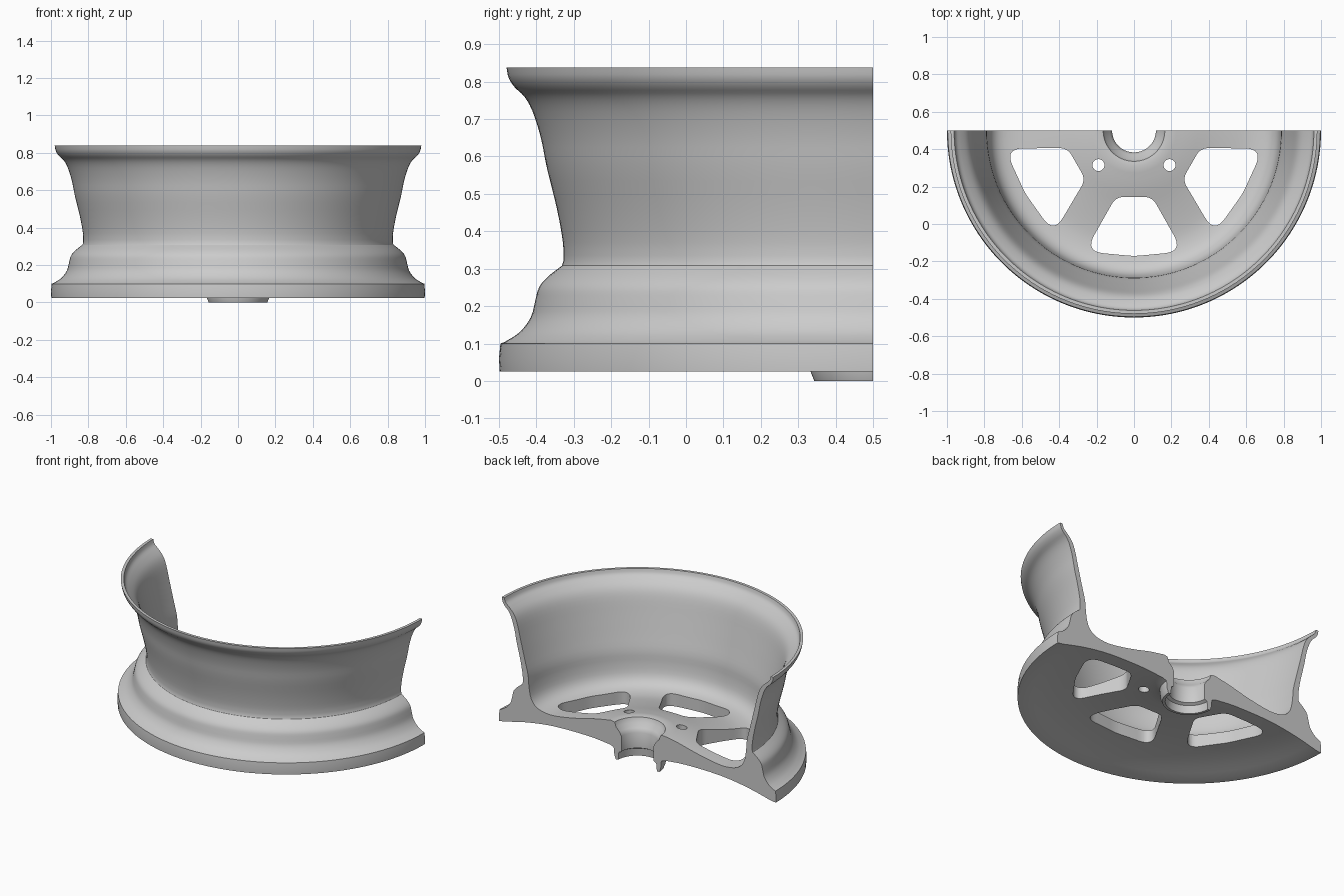
import bpy, bmesh, math
from mathutils import Vector

if "Cube" in bpy.data.objects:
    bpy.data.objects.remove(bpy.data.objects["Cube"])

CY = 0.5            # wheel axis runs along z at (0, 0.5)
SEG = 96            # segments in the half turn


def smooth_path(pts, n=3):
    """Catmull-Rom through the points of one open run."""
    p = [Vector(q) for q in pts]
    p = [2 * p[0] - p[1]] + p + [2 * p[-1] - p[-2]]
    out = []
    for a, b, c, d in zip(p, p[1:], p[2:], p[3:]):
        for i in range(n):
            t = i / n
            out.append(0.5 * (2 * b + (c - a) * t + (2 * a - 5 * b + 4 * c - d) * t * t
                              + (3 * b - a - 3 * c + d) * t ** 3))
    return out + [p[-2]]


def rounded(corners, n=8):
    """Polygon from (x, y, rounding length) corners."""
    out = []
    for i, (x, y, r) in enumerate(corners):
        c = Vector((x, y))
        a = Vector(corners[i - 1][:2])
        b = Vector(corners[(i + 1) % len(corners)][:2])
        s, e = c + (a - c).normalized() * r, c + (b - c).normalized() * r
        for k in range(n + 1):
            t = k / n
            out.append(s * (1 - t) ** 2 + c * 2 * t * (1 - t) + e * t * t)
    return out


def finish(name, bm):
    bmesh.ops.recalc_face_normals(bm, faces=bm.faces)
    me = bpy.data.meshes.new(name)
    bm.to_mesh(me)
    bm.free()
    ob = bpy.data.objects.new(name, me)
    bpy.context.collection.objects.link(ob)
    return ob


def add_prism(bm, poly, z0, z1):
    lo = [bm.verts.new((x, y, z0)) for x, y in poly]
    hi = [bm.verts.new((x, y, z1)) for x, y in poly]
    bm.faces.new(lo[::-1])
    bm.faces.new(hi)
    for i in range(len(poly)):
        bm.faces.new((lo[i - 1], lo[i], hi[i], hi[i - 1]))


# Cross-section (radius, height): outside of the rim going up
flange = [(0.998, 0.025), (1.0, 0.06), (0.996, 0.1)]
lower_well = [(0.985, 0.104), (0.945, 0.13), (0.915, 0.17), (0.903, 0.215),
              (0.893, 0.25), (0.87, 0.278), (0.832, 0.308)]
barrel_out = [(0.828, 0.32), (0.829, 0.37), (0.845, 0.46), (0.872, 0.57), (0.888, 0.65),
              (0.91, 0.72), (0.932, 0.76), (0.958, 0.785), (0.974, 0.81), (0.98, 0.838)]
# Inside of the barrel going down and across the spoke face to the hub
inside = [(0.962, 0.838), (0.952, 0.81), (0.925, 0.785), (0.893, 0.75), (0.87, 0.7),
          (0.845, 0.6), (0.815, 0.48), (0.79, 0.38), (0.783, 0.3), (0.765, 0.225),
          (0.72, 0.18), (0.64, 0.163), (0.55, 0.17), (0.42, 0.195), (0.3, 0.225), (0.19, 0.245)]
# Hub bore, boss and dished underside
hub = [(0.165, 0.24), (0.155, 0.21), (0.13, 0.185), (0.117, 0.16), (0.117, 0.06), (0.135, 0.05),
       (0.14, 0.0), (0.157, 0.0), (0.167, 0.025), (0.172, 0.075)]
underside = [(0.2, 0.085), (0.35, 0.098), (0.6, 0.095), (0.8, 0.068), (0.96, 0.03)]

profile = (flange + smooth_path(lower_well) + smooth_path(barrel_out)
           + smooth_path(inside) + [Vector(h) for h in hub] + smooth_path(underside))

# Half wheel: sweep the section through 180 degrees and close the cut faces
bm = bmesh.new()
rings = []
for i in range(SEG + 1):
    a = math.pi + math.pi * i / SEG
    rings.append([bm.verts.new((r * math.cos(a), CY + r * math.sin(a), z)) for r, z in profile])
for A, B in zip(rings, rings[1:]):
    for j in range(len(profile)):
        bm.faces.new((A[j - 1], A[j], B[j], B[j - 1]))
bm.faces.new(rings[0])
bm.faces.new(rings[-1][::-1])
wheel = finish("half_wheel", bm)

# Cutters: three windows between the spokes and two bolt holes
window = rounded([(-0.097, 0.355, 0.045), (0.097, 0.355, 0.045), (0.262, 0.647, 0.1),
                  (0.0, 0.672, 0.04), (-0.262, 0.647, 0.1)])
bm = bmesh.new()
for deg in (-150, -90, -30):
    c, s = math.cos(math.radians(deg)), math.sin(math.radians(deg))
    add_prism(bm, [(v.y * c - v.x * s, CY + v.y * s + v.x * c) for v in window], -0.1, 0.4)
for sx in (-1, 1):
    circle = [(sx * 0.19 + 0.032 * math.cos(k * math.tau / 24),
               0.315 + 0.032 * math.sin(k * math.tau / 24)) for k in range(24)]
    add_prism(bm, circle, -0.1, 0.4)
cutter = finish("opening_cutter", bm)
cutter.hide_render = True

# Cut the openings and shade
mod = wheel.modifiers.new("openings", 'BOOLEAN')
mod.operation = 'DIFFERENCE'
mod.solver = 'EXACT'
mod.object = cutter
bpy.context.view_layer.objects.active = wheel
wheel.select_set(True)
bpy.ops.object.modifier_apply(modifier=mod.name)
bpy.data.objects.remove(cutter)
bpy.ops.object.shade_smooth_by_angle(angle=math.radians(30))
